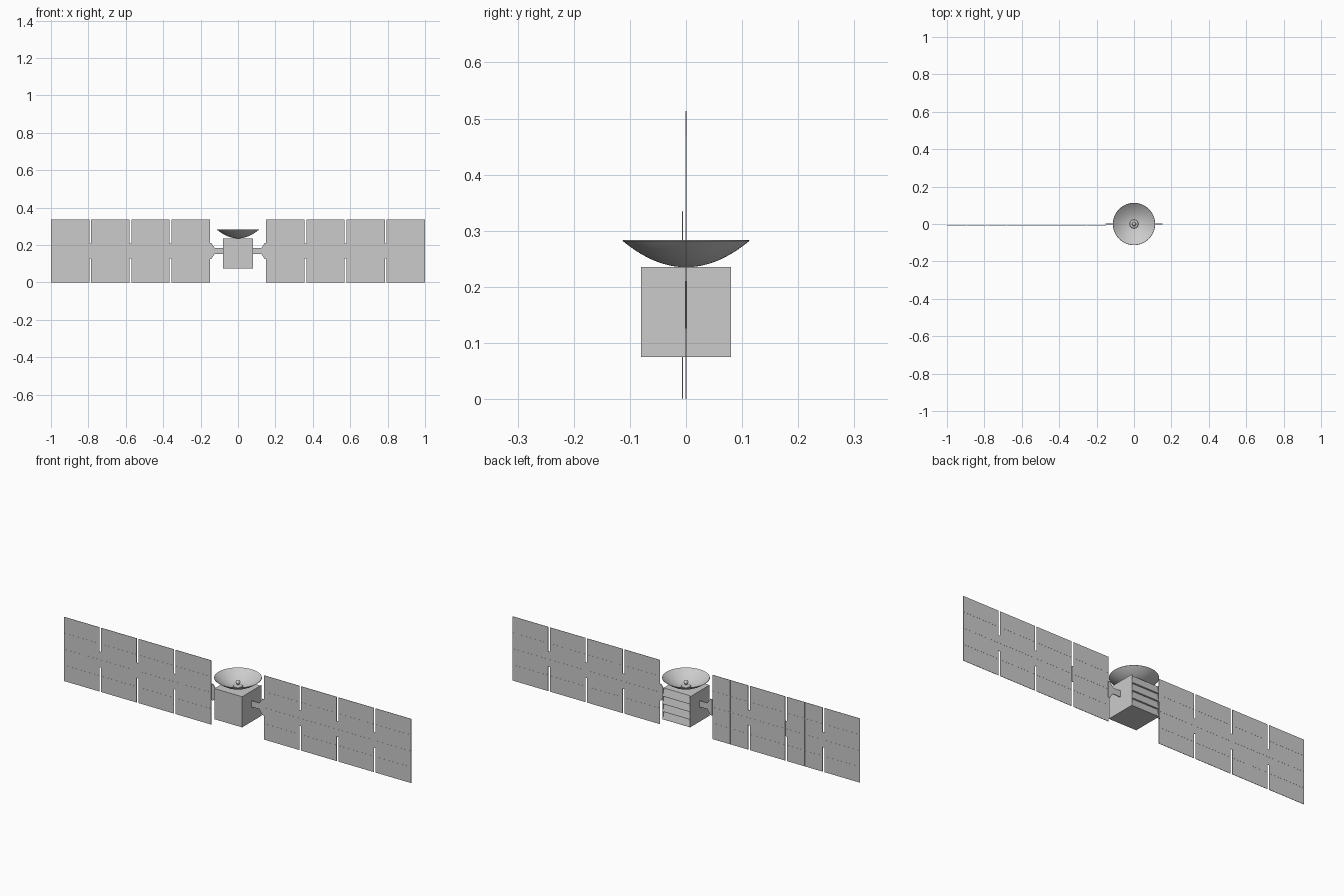
import bpy, bmesh, math
from mathutils import Matrix, Vector

if "Cube" in bpy.data.objects:
    bpy.data.objects.remove(bpy.data.objects["Cube"])


def finish(name, bm, smooth=False):
    bmesh.ops.recalc_face_normals(bm, faces=bm.faces)
    me = bpy.data.meshes.new(name)
    bm.to_mesh(me)
    bm.free()
    ob = bpy.data.objects.new(name, me)
    bpy.context.collection.objects.link(ob)
    if smooth:
        bpy.ops.object.select_all(action='DESELECT')
        bpy.context.view_layer.objects.active = ob
        ob.select_set(True)
        bpy.ops.object.shade_smooth_by_angle(angle=math.radians(35))
    return ob


def add_box(bm, x0, x1, y0, y1, z0, z1):
    m = Matrix.Translation(((x0 + x1) / 2, (y0 + y1) / 2, (z0 + z1) / 2))
    m = m @ Matrix.Diagonal((abs(x1 - x0), y1 - y0, z1 - z0, 1))
    bmesh.ops.create_cube(bm, size=1, matrix=m)


def add_prism(bm, points, offset):
    # Closed outline extruded along the offset vector
    face = bm.faces.new([bm.verts.new(p) for p in points])
    ext = bmesh.ops.extrude_face_region(bm, geom=[face])
    # keep the starting cap so the solid is closed
    verts = [v for v in ext['geom'] if isinstance(v, bmesh.types.BMVert)]
    bmesh.ops.translate(bm, verts=verts, vec=Vector(offset))


def lathe(name, profile, steps):
    bm = bmesh.new()
    vs = [bm.verts.new((r, 0, z)) for r, z in profile]
    es = [bm.edges.new(p) for p in zip(vs, vs[1:])]
    bmesh.ops.spin(bm, geom=vs + es, cent=(0, 0, 0), axis=(0, 0, 1),
                   angle=2 * math.pi, steps=steps)
    bmesh.ops.remove_doubles(bm, verts=bm.verts, dist=1e-5)
    return finish(name, bm, True)


# Body box, with room left for the louvres on the back
B, Z0, Z1 = 0.08, 0.075, 0.235
bm = bmesh.new()
add_box(bm, -B, B, -B, 0.071, Z0, Z1)
finish("body", bm)

# Side rails and lid framing the louvred back
bm = bmesh.new()
for s in (-1, 1):
    add_box(bm, s * B, s * (B - 0.003), 0.071, B, Z0, Z1)
finish("back_rails", bm)

# Four sloping louvres
bm = bmesh.new()
step = (Z1 - Z0) / 4
for i in range(4):
    z = Z0 + i * step
    add_prism(bm, [(-B + 0.003, 0.071, z), (-B + 0.003, B, z),
                   (-B + 0.003, B, z + 0.004),
                   (-B + 0.003, 0.071, z + step)], (2 * B - 0.006, 0, 0))
finish("louvres", bm)

# Dish: thin parabolic shell
R, depth, n = 0.113, 0.047, 14
outer = [(R * i / n, 0.235 + depth * (i / n) ** 2) for i in range(n + 1)]
inner = [(r * 0.99, z + 0.0015) for r, z in reversed(outer)]
lathe("dish", outer + inner, 48)

# Feed: flared base with a round tip
ball = [(0.011 * math.cos(a), 0.259 + 0.011 * math.sin(a))
        for a in (math.radians(-60 + 15 * k) for k in range(11))]
lathe("feed", [(0.024, 0.2375), (0.022, 0.242), (0.006, 0.246)] + ball, 24)

# Hair-thin tapered aerial
lathe("aerial", [(0.001, 0.262), (0.0007, 0.45), (0, 0.624)], 8)

# Solar wings: four panels a side, joined by central hinges
W, PITCH, H, MID = 0.205, 0.215, 0.335, 0.168
for s, side, y in ((-1, "left", -0.006), (1, "right", 0.0)):
    plates, cells, hinges = bmesh.new(), bmesh.new(), bmesh.new()
    for i in range(4):
        x0 = 0.15 + i * PITCH
        add_box(plates, s * x0, s * (x0 + W), y - 0.0005, y + 0.0005, 0, H)
        for c in range(2):
            for r in range(4):
                cx, cz = x0 + c * W / 2, r * H / 4
                add_box(cells, s * (cx + 0.0007), s * (cx + W / 2 - 0.0007),
                        y - 0.001, y + 0.001, cz + 0.0007, cz + H / 4 - 0.0007)
        if i < 3:
            add_box(hinges, s * (x0 + W), s * (x0 + PITCH),
                    y - 0.001, y + 0.001, 0.128, 0.208)
    finish(side + "_panels", plates)
    finish(side + "_solar_cells", cells)
    finish(side + "_hinges", hinges)

    # Arm flaring into a yoke at the first panel
    half = [(0.078, 0.016), (0.125, 0.016), (0.142, 0.042), (0.152, 0.042)]
    outline = half + [(x, -h) for x, h in reversed(half)]
    bm = bmesh.new()
    add_prism(bm, [(s * x, -0.002, MID + h) for x, h in outline], (0, 0.004, 0))
    finish(side + "_arm", bm)
